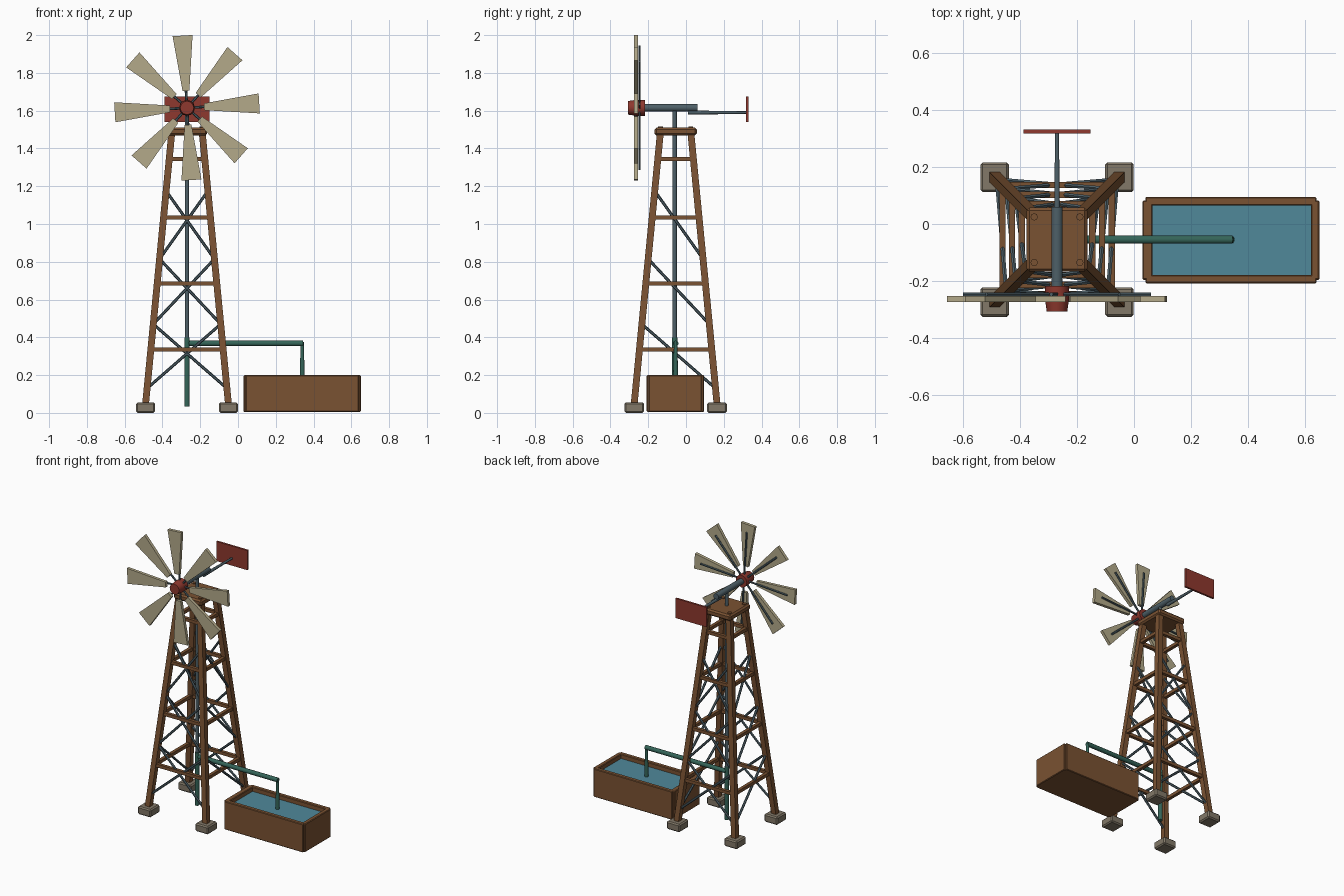
import bpy, bmesh, math
from mathutils import Vector, Matrix

if "Cube" in bpy.data.objects:
    bpy.data.objects.remove(bpy.data.objects["Cube"])

CX, CY = -0.27, -0.055      # tower axis
HUB_Z = 1.615


def material(name, r, g, b):
    m = bpy.data.materials.new(name)
    lin = [((c / 255 + 0.055) / 1.055) ** 2.4 for c in (r, g, b)]
    m.diffuse_color = (*lin, 1)
    m.use_nodes = True
    m.node_tree.nodes["Principled BSDF"].inputs["Base Color"].default_value = m.diffuse_color
    return m


WOOD = material("brown wood", 122, 82, 50)
STEEL = material("blue grey steel", 78, 96, 104)
PIPE = material("green pipe", 52, 100, 88)
RED = material("barn red", 142, 56, 46)
BLADE = material("cream blade", 180, 170, 138)
STONE = material("grey stone", 130, 120, 104)
WATER = material("water blue", 80, 136, 154)


def finish(name, bm, mat, bevel=0, smooth=False):
    bmesh.ops.recalc_face_normals(bm, faces=bm.faces)
    me = bpy.data.meshes.new(name)
    bm.to_mesh(me)
    bm.free()
    me.materials.append(mat)
    ob = bpy.data.objects.new(name, me)
    bpy.context.collection.objects.link(ob)
    if smooth:
        bpy.ops.object.select_all(action='DESELECT')
        ob.select_set(True)
        bpy.context.view_layer.objects.active = ob
        bpy.ops.object.shade_smooth_by_angle(angle=math.radians(40))
    if bevel:
        mod = ob.modifiers.new("bevel", 'BEVEL')
        mod.width = bevel
        mod.segments = 1
    return ob


def box(name, lo, hi, mat, bevel=0):
    lo, hi = Vector(lo), Vector(hi)
    bm = bmesh.new()
    m = Matrix.Translation((lo + hi) / 2) @ Matrix.Diagonal((*(hi - lo), 1))
    bmesh.ops.create_cube(bm, size=1, matrix=m)
    return finish(name, bm, mat, bevel)


def rod(name, a, b, r, mat, r2=None, sides=10):
    a, b = Vector(a), Vector(b)
    bm = bmesh.new()
    m = Matrix.Translation((a + b) / 2) @ (b - a).to_track_quat('Z', 'Y').to_matrix().to_4x4()
    bmesh.ops.create_cone(bm, cap_ends=True, segments=sides, radius1=r,
                          radius2=r if r2 is None else r2, depth=(b - a).length, matrix=m)
    return finish(name, bm, mat, smooth=sides > 6)


def loft(name, rings, mat):
    bm = bmesh.new()
    loops = [[bm.verts.new(p) for p in ring] for ring in rings]
    a, b = loops
    n = len(a)
    bm.faces.new(a)
    bm.faces.new(b)
    for i in range(n):
        bm.faces.new((a[i], a[(i + 1) % n], b[(i + 1) % n], b[i]))
    return finish(name, bm, mat)


def corner(sx, sy, z):
    """Centre of a leg at height z."""
    d = 0.219 - 0.137 * (z - 0.05) / 1.42
    return Vector((CX + sx * d, CY + sy * d, z))


SQUARE = [(-1, -1), (1, -1), (1, 1), (-1, 1)]

# Stone feet and tapering square legs
for sx, sy in SQUARE:
    c = corner(sx, sy, 0.05)
    box("foot", (c.x - 0.05, c.y - 0.052, 0), (c.x + 0.05, c.y + 0.052, 0.055), STONE, 0.008)
    loft("leg", [[corner(sx, sy, z) + Vector((0.018 * u, 0.018 * v, 0)) for u, v in SQUARE]
                 for z in (0.045, 1.475)], WOOD)

# Horizontal rails round the tower
for z in (0.335, 0.685, 1.035, 1.345):
    for i in range(4):
        a, b = corner(*SQUARE[i], z), corner(*SQUARE[(i + 1) % 4], z)
        h = Vector((0.011, 0.011, 0.011))
        lo = Vector(map(min, a, b)) - h
        hi = Vector(map(max, a, b)) + h
        box("rail", lo, hi, WOOD)

# Thin diagonal braces: crossed front and back, single on the sides
for z0, z1 in ((0.13, 0.47), (0.47, 0.815), (0.815, 1.175)):
    for s in (-1, 1):
        rod("cross_brace", corner(-1, s, z0), corner(1, s, z1), 0.008, STEEL, sides=6)
        rod("cross_brace", corner(1, s, z0), corner(-1, s, z1), 0.008, STEEL, sides=6)
        rod("side_brace", corner(s, 1, z0), corner(s, -1, z1), 0.008, STEEL, sides=6)

# Platform with corner bolts
box("platform", (CX - 0.107, CY - 0.112, 1.468), (CX + 0.107, CY + 0.112, 1.51), WOOD, 0.01)
for sx, sy in SQUARE:
    p = Vector((CX + 0.08 * sx, CY + 0.08 * sy, 1.505))
    rod("bolt", p, p + Vector((0, 0, 0.011)), 0.013, WOOD, sides=8)

# Pump rod, well pipe, and outlet pipe with spout
rod("pump_rod", (CX, CY - 0.005, 0.3), (CX, CY - 0.005, 1.61), 0.012, STEEL)
rod("well_pipe", (CX, CY - 0.005, 0.035), (CX, CY - 0.005, 0.4), 0.015, PIPE)
rod("outlet_pipe", (CX, CY, 0.368), (0.345, CY, 0.368), 0.015, PIPE)
rod("spout", (0.34, CY, 0.165), (0.34, CY, 0.375), 0.014, PIPE, 0.009)

# Trough with water
T0, T1, B0, B1 = 0.03, 0.65, -0.208, 0.095
box("trough_floor", (T0 + 0.01, B0 + 0.01, 0.005), (T1 - 0.01, B1 - 0.01, 0.035), WOOD)
for y0, y1 in ((B0, B0 + 0.03), (B1 - 0.03, B1)):
    box("trough_side", (T0 + 0.01, y0, 0.005), (T1 - 0.01, y1, 0.2), WOOD, 0.004)
for x0, x1 in ((T0, T0 + 0.035), (T1 - 0.03, T1)):
    box("trough_end", (x0, B0 + 0.012, 0.005), (x1, B1 - 0.012, 0.2), WOOD, 0.004)
box("water", (T0 + 0.03, B0 + 0.025, 0.03), (T1 - 0.025, B1 - 0.025, 0.17), WATER)

# Drive shaft and hub
rod("drive_shaft", (CX, -0.25, HUB_Z), (CX, 0.06, HUB_Z), 0.02, STEEL, sides=12)
rod("hub", (CX, -0.265, HUB_Z), (CX, -0.217, HUB_Z), 0.042, RED, sides=12)
rod("hub_nose", (CX, -0.307, HUB_Z), (CX, -0.264, HUB_Z), 0.036, RED, 0.042, sides=12)

# Eight flat blades, each carried by a spoke behind it
for k in range(8):
    t = math.radians(3.5 + 45 * k)
    out = Vector((math.cos(t), 0, math.sin(t)))
    side = Vector((-math.sin(t), 0, math.cos(t)))
    hub = Vector((CX, 0, HUB_Z))
    rings = []
    for y in (-0.274, -0.253):
        rings.append([hub + out * r + side * w + Vector((0, y, 0)) for r, w in
                      ((0.09, -0.018), (0.383, -0.053), (0.383, 0.053), (0.09, 0.018))])
    loft("blade", rings, BLADE)
    base = hub + Vector((0, -0.246, 0))
    rod("spoke", base + out * 0.02, base + out * 0.33, 0.007, STEEL, sides=6)

# Tail boom and vane
rod("tail_boom", (CX, 0.01, 1.59), (CX, 0.322, 1.59), 0.011, STEEL, 0.007)
box("tail_vane", (CX - 0.118, 0.318, 1.54), (CX + 0.118, 0.332, 1.675), RED)
